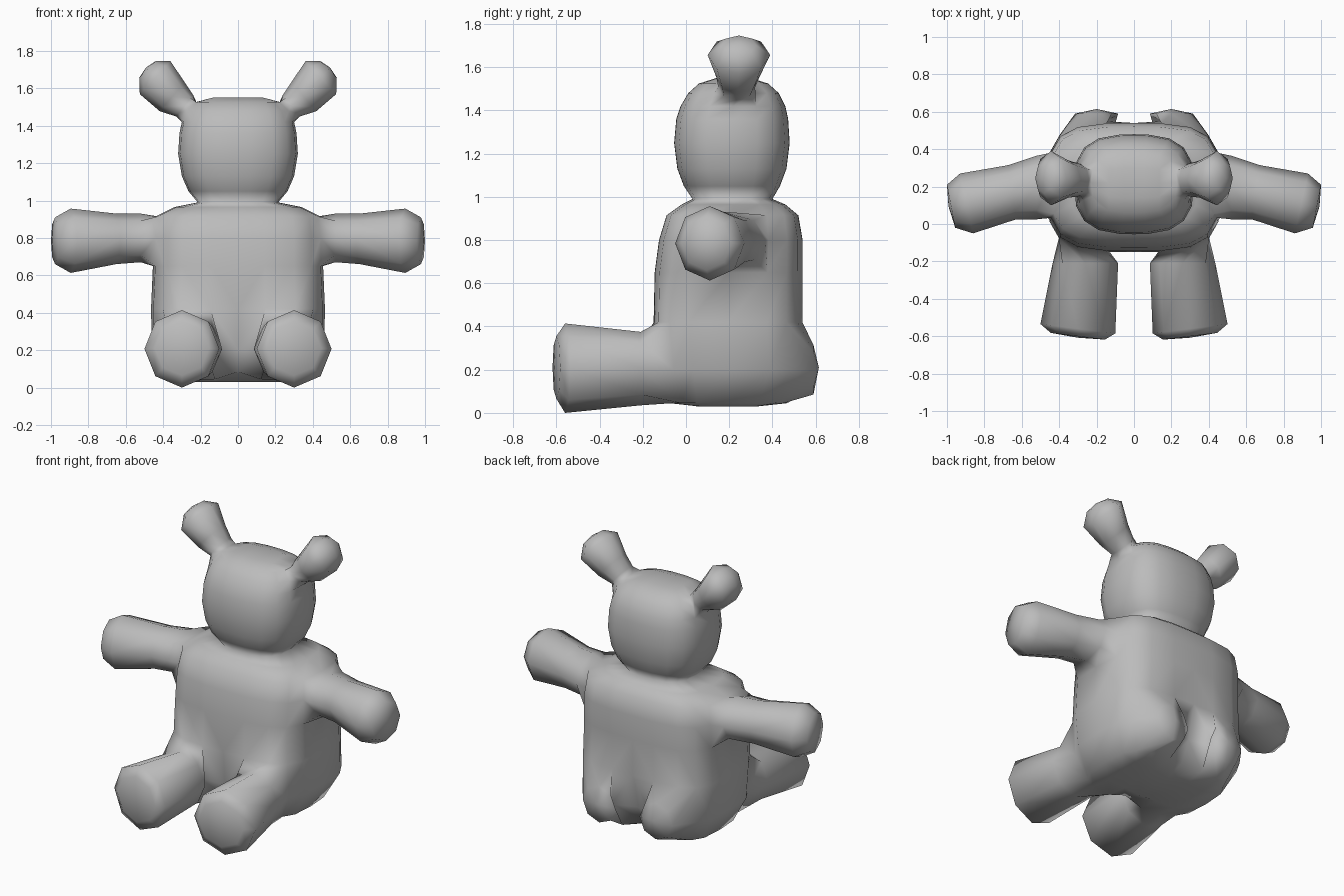
import bpy
import bmesh
from math import cos, sin, radians, pi, copysign
from mathutils import Vector

cube = bpy.data.objects.get("Cube")
if cube:
    bpy.data.objects.remove(cube, do_unlink=True)

bm = bmesh.new()
# Half section from front centre, around the +x side, to back centre
ANGLES = (-90, -83, -62, -40, -18, 0, 18, 40, 62, 83, 90)


def section(z, half_x, front, back, power):
    """Half of a rounded-box ring at height z."""
    mid, half_y = (front + back) / 2, (back - front) / 2
    ring = []
    for i, angle in enumerate(ANGLES):
        c, s = cos(radians(angle)), sin(radians(angle))
        x = 0 if i in (0, len(ANGLES) - 1) else half_x * abs(c) ** power
        y = mid + half_y * copysign(abs(s) ** power, s)
        ring.append(bm.verts.new((x, y, z)))
    return ring


def close(ring, lift):
    """Fill a half ring with a quad grid, domed by lift."""
    front, back = ring[:4], ring[:6:-1]
    rows = [front]
    for j in range(1, 4):
        row = []
        for a, b in zip(front[:3], back[:3]):
            co = a.co.lerp(b.co, j / 4)
            row.append(bm.verts.new((co.x, co.y, ring[4].co.z + lift)))
        rows.append(row + [ring[3 + j]])
    rows.append(back)
    for a, b in zip(rows, rows[1:]):
        for c in range(3):
            bm.faces.new((a[c], a[c + 1], b[c + 1], b[c]))


def limb(row, col, stations, tip):
    """Grow an eight-sided limb out of a two by two opening."""
    g = [r[col:col + 3] for r in rings[row:row + 3]]
    loop = [g[1][2], g[2][2], g[2][1], g[2][0],
            g[1][0], g[0][0], g[0][1], g[0][2]]
    for centre, u, v in stations:
        c, u, v = Vector(centre), Vector(u), Vector(v)
        new = [bm.verts.new(c + u * cos(k * pi / 4) + v * sin(k * pi / 4))
               for k in range(8)]
        for k in range(8):
            n = (k + 1) % 8
            bm.faces.new((loop[k], loop[n], new[n], new[k]))
        loop = new
    end = bm.verts.new(tip)
    for k in range(0, 8, 2):
        bm.faces.new((end, loop[k], loop[k + 1], loop[(k + 2) % 8]))


# Torso, neck and head rings: height, half width, front, back, squareness
rings = [section(*r) for r in (
    (0.045, 0.38, -0.08, 0.47, 0.55),
    (0.20, 0.46, -0.13, 0.55, 0.55),
    (0.42, 0.465, -0.15, 0.54, 0.55),
    (0.65, 0.455, -0.145, 0.54, 0.55),
    (0.80, 0.455, -0.125, 0.54, 0.55),
    (0.915, 0.44, -0.09, 0.52, 0.55),
    (0.965, 0.34, -0.02, 0.46, 0.6),
    (0.99, 0.215, 0.03, 0.40, 0.7),
    (1.05, 0.265, -0.01, 0.435, 0.7),
    (1.13, 0.30, -0.04, 0.465, 0.7),
    (1.25, 0.32, -0.055, 0.48, 0.7),
    (1.36, 0.313, -0.045, 0.473, 0.7),
    (1.42, 0.30, -0.025, 0.46, 0.7),
    (1.48, 0.28, 0.01, 0.43, 0.7),
    (1.525, 0.23, 0.06, 0.38, 0.7),
)]

# Crotch and seat cleft
rings[0][0].co.z += 0.04
rings[0][10].co.z += 0.03
rings[0][10].co.y -= 0.04
rings[1][10].co.y -= 0.06

# Openings as (row, column): leg, seat lobe, arm, ear
LEG, SEAT, ARM, EAR = (0, 1), (0, 7), (3, 4), (12, 4)
holes = {(r + i, c + j) for r, c in (LEG, SEAT, ARM, EAR)
         for i in (0, 1) for j in (0, 1)}
for r, (a, b) in enumerate(zip(rings, rings[1:])):
    for c in range(len(ANGLES) - 1):
        if (r, c) not in holes:
            bm.faces.new((a[c], a[c + 1], b[c + 1], b[c]))
close(rings[0], -0.015)
close(rings[-1], 0.025)

# Leg with a wide flat foot
limb(*LEG, [
    ((0.26, -0.21, 0.205), (0.175, 0, 0), (0, 0, 0.17)),
    ((0.30, -0.56, 0.207), (0.20, 0.025, 0), (0, 0, 0.207)),
    ((0.30, -0.60, 0.21), (0.145, 0.018, 0), (0, 0, 0.145)),
], (0.30, -0.608, 0.21))

# Seat lobe
limb(*SEAT, [
    ((0.20, 0.59, 0.20), (-0.115, 0, 0), (0, 0, 0.115)),
], (0.20, 0.615, 0.21))

# Arm with a rounded hand
limb(*ARM, [
    ((0.52, 0.195, 0.80), (0, 0.17, 0), (0, 0, 0.13)),
    ((0.65, 0.17, 0.795), (0.02, 0.145, 0), (0, 0, 0.135)),
    ((0.895, 0.11, 0.785), (0.035, 0.16, 0), (0, 0, 0.172)),
    ((0.978, 0.095, 0.785), (0.022, 0.115, 0), (0, 0, 0.125)),
], (0.992, 0.095, 0.785))

# Ear with a bulb on a narrow stem
limb(*EAR, [
    ((0.285, 0.235, 1.507), (0, 0.085, 0), (-0.045, 0, 0.058)),
    ((0.352, 0.24, 1.555), (0, 0.10, 0), (-0.067, 0, 0.077)),
    ((0.443, 0.245, 1.657), (0, 0.145, 0), (-0.082, 0, 0.088)),
    ((0.483, 0.245, 1.702), (0, 0.08, 0), (-0.045, 0, 0.045)),
], (0.492, 0.245, 1.711))

bmesh.ops.recalc_face_normals(bm, faces=bm.faces)
for face in bm.faces:
    face.smooth = True
mesh = bpy.data.meshes.new("plush_toy")
bm.to_mesh(mesh)
bm.free()

# Plain grey material
grey = bpy.data.materials.new("plain_grey")
grey.use_nodes = True
grey.diffuse_color = (0.5, 0.5, 0.5, 1)
grey.node_tree.nodes["Principled BSDF"].inputs["Base Color"].default_value = grey.diffuse_color
mesh.materials.append(grey)

# Mirror the half across x
toy = bpy.data.objects.new("plush_toy", mesh)
bpy.context.collection.objects.link(toy)
mirror = toy.modifiers.new("mirror", 'MIRROR')
mirror.use_axis[0] = True
mirror.use_clip = True
mirror.merge_threshold = 0.001
